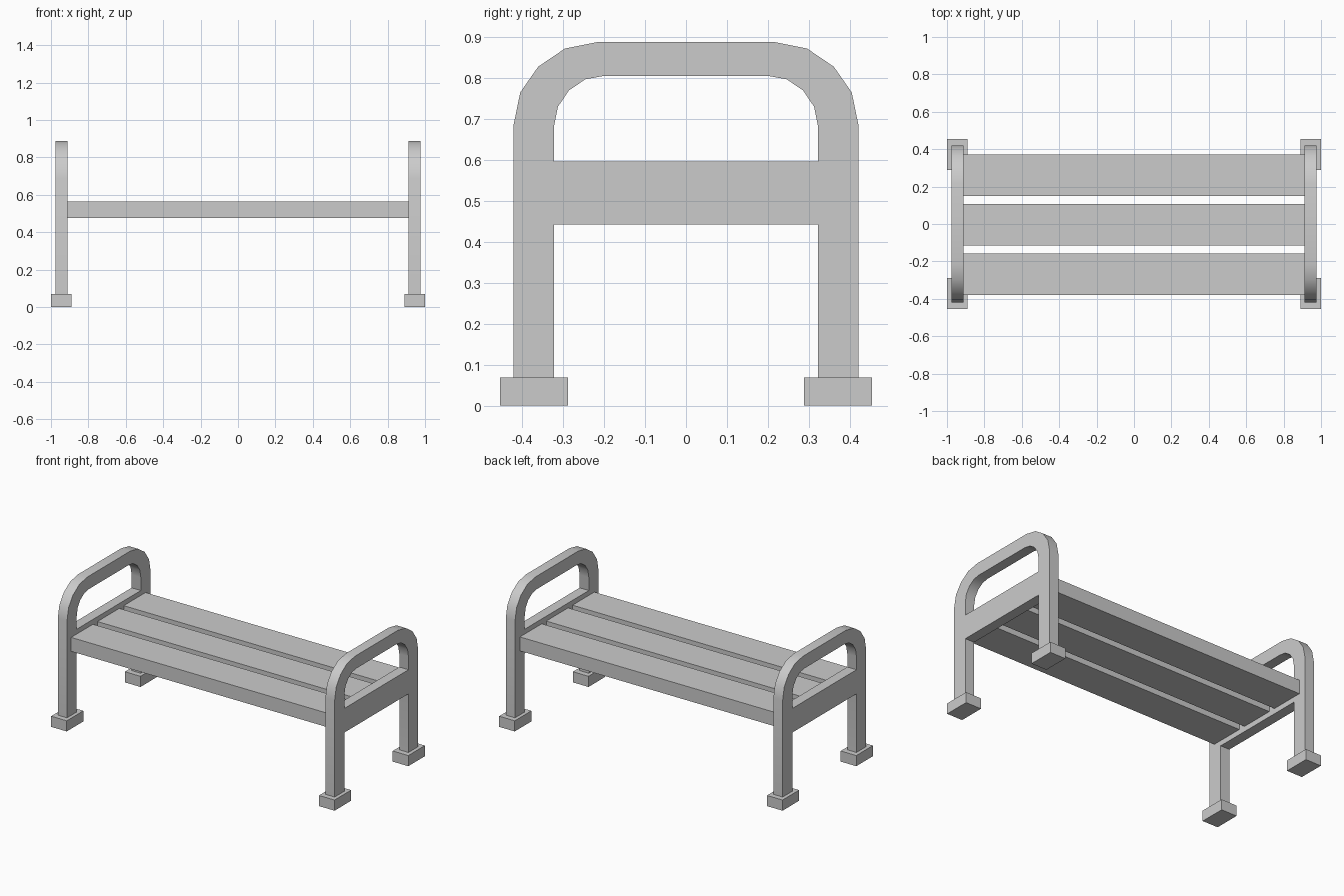
import bpy
import bmesh
import math

cube = bpy.data.objects.get("Cube")
if cube:
    bpy.data.objects.remove(cube, do_unlink=True)

# Single painted grey finish
GREY = (0.6, 0.6, 0.6, 1.0)
paint = bpy.data.materials.new("grey_paint")
paint.use_nodes = True
paint.diffuse_color = GREY
paint.node_tree.nodes["Principled BSDF"].inputs["Base Color"].default_value = GREY


def add_object(name, bm):
    bmesh.ops.recalc_face_normals(bm, faces=bm.faces)
    mesh = bpy.data.meshes.new(name)
    bm.to_mesh(mesh)
    bm.free()
    mesh.materials.append(paint)
    obj = bpy.data.objects.new(name, mesh)
    bpy.context.collection.objects.link(obj)
    return obj


def box(name, xs, ys, zs):
    bm = bmesh.new()
    bmesh.ops.create_cube(bm, size=1)
    for v in bm.verts:
        for axis, (low, high) in enumerate((xs, ys, zs)):
            v.co[axis] = low if v.co[axis] < 0 else high
    return add_object(name, bm)


def side_range(side, inner, outer):
    return sorted((side * inner, side * outer))


INNER, OUTER = 0.912, 0.977
FOOT_TOP = 0.068

# Half of the arched frame, as (outer, inner) pairs from the foot to the crown
half = [
    ((0.421, FOOT_TOP), (0.323, FOOT_TOP)),
    ((0.421, 0.687), (0.323, 0.68)),
    ((0.405, 0.765), (0.313, 0.73)),
    ((0.361, 0.828), (0.286, 0.77)),
    ((0.296, 0.872), (0.246, 0.797)),
    ((0.217, 0.888), (0.203, 0.805)),
]
flip = lambda p: (-p[0], p[1])
arch = half + [(flip(o), flip(i)) for o, i in reversed(half)]


def arch_frame(name, side):
    bm = bmesh.new()
    rings = []
    for (oy, oz), (iy, iz) in arch:
        rings.append([bm.verts.new(co) for co in (
            (side * OUTER, oy, oz), (side * INNER, oy, oz),
            (side * INNER, iy, iz), (side * OUTER, iy, iz))])
    for a, b in zip(rings, rings[1:]):
        for k in range(4):
            n = (k + 1) % 4
            bm.faces.new((a[k], a[n], b[n], b[k]))
    bm.faces.new(rings[0])
    bm.faces.new(rings[-1])
    obj = add_object(name, bm)
    # Smooth bends with crisp tube edges
    bpy.ops.object.select_all(action='DESELECT')
    obj.select_set(True)
    bpy.context.view_layer.objects.active = obj
    bpy.ops.object.shade_smooth_by_angle(angle=math.radians(30))


# End frames, rails between the legs, and feet
for side, label in ((1, "left"), (-1, "right")):
    arch_frame(f"{label}_arch_frame", side)
    box(f"{label}_end_rail", side_range(side, INNER, OUTER),
        (-0.323, 0.323), (0.442, 0.596))
    for end, place in ((-1, "front"), (1, "back")):
        box(f"{label}_{place}_foot", side_range(side, 0.89, 1.0),
            side_range(end, 0.288, 0.455), (0, FOOT_TOP))

# Seat slats
for i, place in enumerate(("front", "middle", "back")):
    y = -0.004 + (i - 1) * 0.265
    box(f"{place}_seat_slat", (-INNER, INNER),
        (y - 0.11, y + 0.11), (0.476, 0.565))
